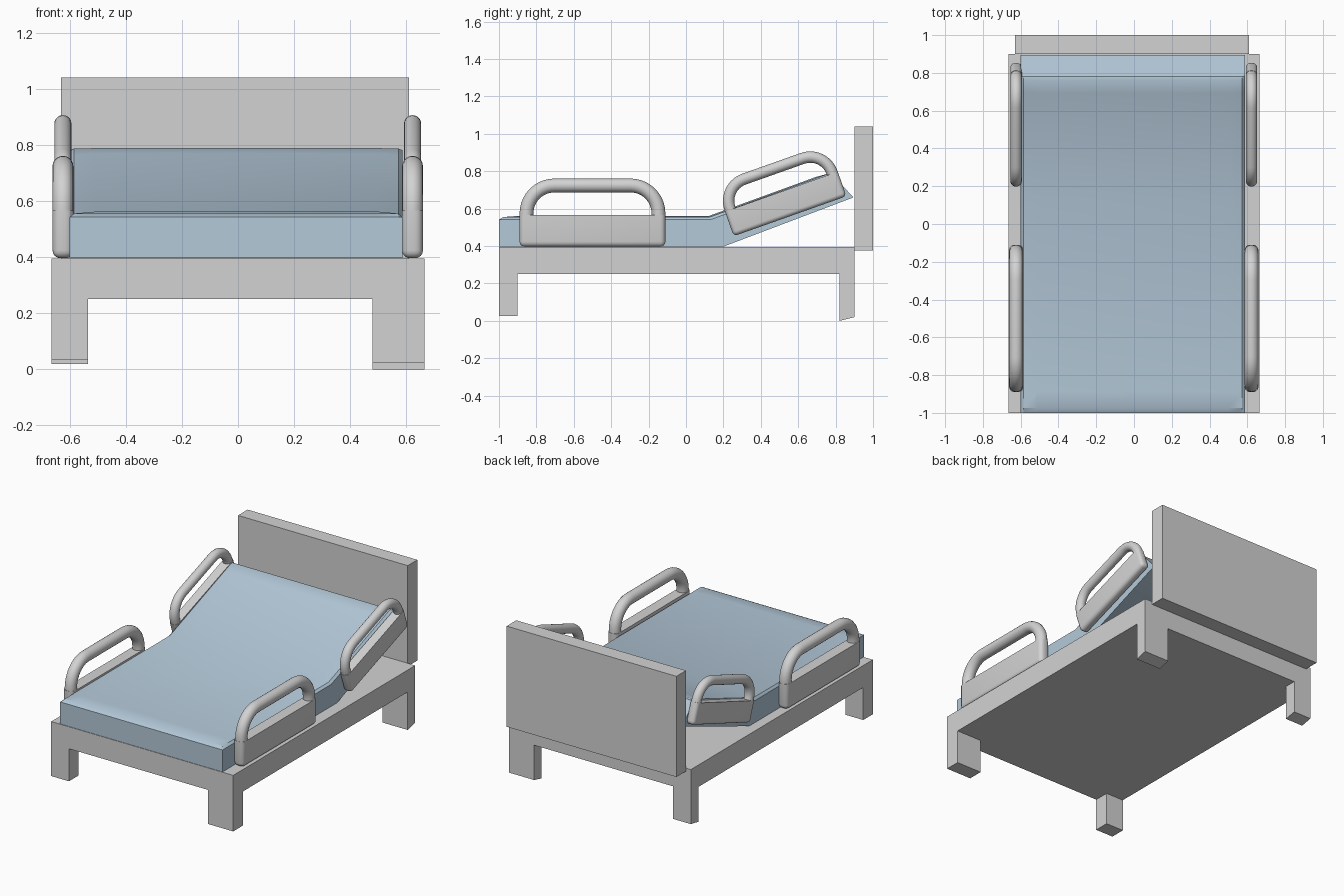
import bpy, bmesh, math
from mathutils import Vector

if "Cube" in bpy.data.objects:
    bpy.data.objects.remove(bpy.data.objects["Cube"])


def material(name, rgb):
    m = bpy.data.materials.new(name)
    m.diffuse_color = (*rgb, 1)
    m.use_nodes = True
    m.node_tree.nodes["Principled BSDF"].inputs["Base Color"].default_value = m.diffuse_color
    return m


GREY = material("light grey", (0.65, 0.65, 0.65))
BLUE = material("pale blue", (0.46, 0.59, 0.70))


def finish(name, bm, mat, smooth=None):
    bmesh.ops.recalc_face_normals(bm, faces=bm.faces)
    me = bpy.data.meshes.new(name)
    bm.to_mesh(me)
    bm.free()
    ob = bpy.data.objects.new(name, me)
    bpy.context.collection.objects.link(ob)
    me.materials.append(mat)
    if smooth:
        bpy.ops.object.select_all(action='DESELECT')
        ob.select_set(True)
        bpy.context.view_layer.objects.active = ob
        bpy.ops.object.shade_smooth_by_angle(angle=math.radians(smooth))
    return ob


def add_box(bm, x, y, z):
    verts = bmesh.ops.create_cube(bm, size=1)["verts"]
    for v in verts:
        v.co = [(a[0] + a[1]) / 2 + c * (a[1] - a[0]) for a, c in zip((x, y, z), v.co)]
    return verts


def box(name, x, y, z, mat, z_back=None):
    bm = bmesh.new()
    for v in add_box(bm, x, y, z):
        if z_back is not None and v.co.z < z[0] + 1e-4 and v.co.y > (y[0] + y[1]) / 2:
            v.co.z = z_back
    return finish(name, bm, mat)


# Bed base, headboard and legs
box("bed_base", (-0.665, 0.665), (-1, 0.9), (0.25, 0.395), GREY)
box("headboard", (-0.63, 0.61), (0.9, 1.0), (0.375, 1.04), GREY)
for side, xr, front_z, back_z in (("left", (-0.665, -0.535), 0.035, (0.02, 0.035)),
                                  ("right", (0.48, 0.665), 0.025, (0.0, 0.02))):
    box("front_leg_" + side, xr, (-1, -0.9), (front_z, 0.25), GREY)
    box("back_leg_" + side, xr, (0.82, 0.9), (back_z[0], 0.25), GREY, back_z[1])


# Mattress: lofted stations of (bottom point, top point, edge drop)
def mattress():
    fold_b, fold_t = Vector((0.2, 0.397)), Vector((0.125, 0.562))
    head_b, head_t = Vector((0.895, 0.66)), Vector((0.77, 0.797))
    foot_b, foot_t = Vector((-1, 0.397)), Vector((-1, 0.562))
    stations = [(foot_b, foot_t, 0.12)]
    for f, d in ((0.022, 0.04), (0.1, 0)):
        stations.append((foot_b.lerp(fold_b, f), foot_t.lerp(fold_t, f), d))
    stations.append((fold_b, fold_t, 0))
    for f, d in ((0.88, 0), (0.98, 0.03)):
        stations.append((fold_b.lerp(head_b, f), fold_t.lerp(head_t, f), d))
    stations.append((head_b, head_t, 0.08))
    columns = [(-0.6, 0.12), (-0.585, 0.04), (-0.51, 0),
               (0.5, 0), (0.572, 0.04), (0.587, 0.12)]
    bm = bmesh.new()
    rings = []
    for b, t, d in stations:
        ring = [bm.verts.new((columns[0][0], *b))]
        for x, dx in columns:
            ring.append(bm.verts.new((x, *t.lerp(b, max(d, dx)))))
        ring.append(bm.verts.new((columns[-1][0], *b)))
        rings.append(ring)
    n = len(rings[0])
    for r, s in zip(rings, rings[1:]):
        for i in range(n):
            j = (i + 1) % n
            bm.faces.new((r[i], r[j], s[j], s[i]))
    bm.faces.new(rings[0])
    bm.faces.new(rings[-1])
    finish("mattress", bm, BLUE, 25)


mattress()


# Side rail: rounded panel with a tube arch, in local y/z from its lower front corner
def rail(name, x, y, z, scale, angle):
    length, height, panel, r, corner = 0.78, 0.365, 0.17, 0.037, 0.15
    bm = bmesh.new()
    add_box(bm, (-r, r), (0, length), (0, panel))
    edges = [e for e in bm.edges if min(v.co.z for v in e.verts) < 0.01]
    bmesh.ops.bevel(bm, geom=edges, offset=0.028, segments=4, profile=0.5, affect='EDGES')
    path = [(r, 0.05, math.pi)]
    for cy, start in ((r + corner, math.pi), (length - r - corner, math.pi / 2)):
        for k in range(11):
            a = start - k / 10 * math.pi / 2
            path.append((cy + corner * math.cos(a),
                         height - r - corner + corner * math.sin(a), a))
    path.append((length - r, 0.05, 0))
    rings = []
    sides = 20
    for py, pz, a in path:
        ring = []
        for k in range(sides):
            t = 2 * math.pi * k / sides
            o = r * math.cos(t)
            ring.append(bm.verts.new((r * math.sin(t), py + o * math.cos(a), pz + o * math.sin(a))))
        rings.append(ring)
    for p, q in zip(rings, rings[1:]):
        for k in range(sides):
            j = (k + 1) % sides
            bm.faces.new((p[k], p[j], q[j], q[k]))
    bm.faces.new(rings[0])
    bm.faces.new(rings[-1])
    ob = finish(name, bm, GREY, 35)
    ob.location = (x, y, z)
    ob.rotation_euler = (angle, 0, 0)
    ob.scale = (scale,) * 3


for side, x in (("left", -0.624), ("right", 0.622)):
    rail("foot_rail_" + side, x, -0.89, 0.396, 1, 0)
    rail("head_rail_" + side, x, 0.255, 0.453, 0.82, math.radians(19.5))
